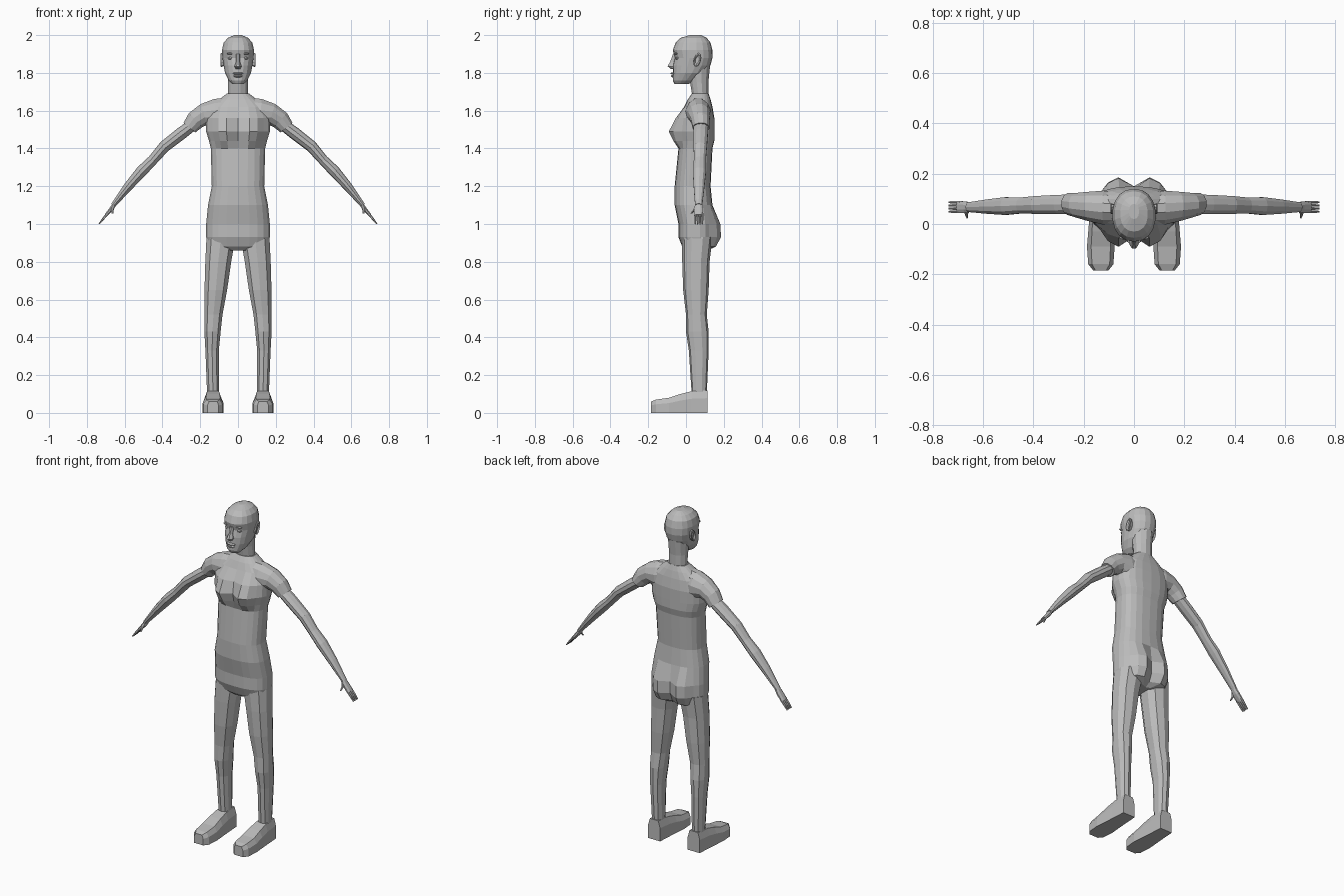
import bpy, bmesh, math
from mathutils import Vector, Matrix

default_cube = bpy.data.objects.get("Cube")
if default_cube:
    bpy.data.objects.remove(default_cube)

shade = (.5, .5, .5, 1)
grey = bpy.data.materials.new("plain grey")
grey.use_nodes = True
grey.diffuse_color = shade
grey.node_tree.nodes["Principled BSDF"].inputs["Base Color"].default_value = shade


def finish(name, bm, mirror):
    """Turn a bmesh into a grey object, with a twin across x when mirrored."""
    bmesh.ops.recalc_face_normals(bm, faces=bm.faces)
    mesh = bpy.data.meshes.new(name)
    bm.to_mesh(mesh)
    bm.free()
    mesh.materials.append(grey)
    part = bpy.data.objects.new(name, mesh)
    bpy.context.collection.objects.link(part)
    if mirror:
        part.modifiers.new("Mirror", 'MIRROR')


def loft(name, rings, mirror=False):
    """Skin a list of equal-length point rings and cap both ends."""
    bm = bmesh.new()
    loops = [[bm.verts.new(point) for point in ring] for ring in rings]
    for lower, upper in zip(loops, loops[1:]):
        for i in range(len(lower)):
            bm.faces.new((lower[i - 1], lower[i], upper[i], upper[i - 1]))
    bm.faces.new(loops[0])
    bm.faces.new(loops[-1])
    finish(name, bm, mirror)


def ball(name, centre, radii, mirror=False):
    """Low-poly ellipsoid."""
    bm = bmesh.new()
    placement = Matrix.Translation(centre) @ Matrix.Diagonal((*radii, 1))
    bmesh.ops.create_uvsphere(bm, u_segments=10, v_segments=6, radius=1, matrix=placement)
    finish(name, bm, mirror)


def oval(centre, side, up, count, power=1):
    """Superellipse ring round a centre, with two half-axis vectors."""
    ring = []
    for i in range(count):
        angle = math.tau * (i + .5) / count
        across, along = (math.copysign(abs(t) ** power, t) for t in (math.cos(angle), math.sin(angle)))
        ring.append(Vector(centre) + Vector(side) * across + Vector(up) * along)
    return ring


def level(z, left, right, front, back, count, power=1):
    """Horizontal ring that fills the given bounds."""
    centre = ((left + right) / 2, (front + back) / 2, z)
    return oval(centre, ((right - left) / 2, 0, 0), (0, (back - front) / 2, 0), count, power)


def limb(name, count, y_start, y_end, stations):
    """Mirrored tube: each station is x, z, thickness and half depth."""
    rings = []
    last = len(stations) - 1
    for i, (x, z, thick, depth) in enumerate(stations):
        before, after = stations[max(i - 1, 0)], stations[min(i + 1, last)]
        normal = Vector((before[1] - after[1], 0, after[0] - before[0])).normalized()
        y = y_start + (y_end - y_start) * i / last
        rings.append(oval((x, y, z), (0, depth, 0), normal * thick, count))
    loft(name, rings, mirror=True)


def bump(value, centre, reach):
    return max(0, 1 - ((value - centre) / reach) ** 2)


# Torso: height, half width, front, back; the chest and seat swell by rule
torso = []
for z, half, front, back in [
        (.86, .07, 0, .1), (.88, .16, -.02, .13), (.93, .17, -.04, .15),
        (1, .17, -.04, .15), (1.1, .16, -.06, .14), (1.2, .14, -.06, .13),
        (1.4, .145, -.04, .14), (1.44, .155, -.04, .15), (1.49, .17, -.05, .15),
        (1.56, .17, -.04, .15), (1.62, .15, -.01, .14), (1.66, .1, .01, .13), (1.69, .06, .03, .12)]:
    ring = level(z, -half, half, front, back, 22, .8)
    for point in ring:
        lobe = bump(abs(point.x), .07, .06)
        if point.y > (front + back) / 2:
            point.y += .04 * lobe * bump(z, .95, .15)
        else:
            point.y -= .045 * lobe * bump(z, 1.49, .09)
    torso.append(ring)
loft("torso", torso)

# Neck
loft("neck", [level(z, -half, half, front, back, 12) for z, half, front, back in [
    (1.62, .07, .02, .13), (1.69, .055, .03, .12), (1.75, .055, .02, .12), (1.84, .06, 0, .13)]])

# Head, from chin to crown
loft("head", [level(z, -half, half, front, back, 18, .9) for z, half, front, back in [
    (1.74, .03, -.06, .01), (1.76, .05, -.07, .05), (1.8, .07, -.07, .1),
    (1.84, .077, -.07, .13), (1.88, .084, -.06, .14), (1.92, .086, -.07, .14),
    (1.96, .077, -.055, .13), (1.985, .055, -.03, .11), (2, .02, .02, .08)]])

# Face
loft("nose", [level(z, -half, half, front, -.04, 8) for z, half, front in [
    (1.82, .012, -.08), (1.835, .02, -.1), (1.86, .011, -.085), (1.9, .012, -.07)]])
ball("upper_lip", (0, -.064, 1.797), (.03, .018, .007))
ball("lower_lip", (0, -.062, 1.783), (.026, .018, .008))
ball("eye", (.036, -.044, 1.877), (.02, .012, .008), mirror=True)
ball("brow", (.036, -.052, 1.902), (.025, .01, .006), mirror=True)

# Ears: a rim round a sunken middle
loft("ear", [oval((x, .06, 1.868), (0, .02 * size, 0), (0, .008 * size, .038 * size), 10)
             for x, size in [(.07, .8), (.09, 1), (.093, .8), (.086, .5)]], mirror=True)

# Short sleeves that cap the shoulders
limb("sleeve", 12, .06, .08, [
    (.03, 1.59, .085, .06), (.12, 1.58, .085, .07), (.18, 1.58, .06, .06),
    (.225, 1.55, .053, .05), (.257, 1.51, .042, .045)])

# Bare arms down to the wrist
limb("arm", 10, .08, .067, [
    (.22, 1.54, .03, .04), (.3, 1.48, .033, .04), (.39, 1.41, .031, .037), (.45, 1.34, .027, .033),
    (.51, 1.28, .03, .037), (.58, 1.2, .024, .03), (.66, 1.1, .013, .02)])

# Hands
limb("palm", 8, .067, .067, [(.65, 1.11, .012, .018), (.67, 1.08, .012, .025), (.7, 1.045, .009, .026)])
for i, finger in enumerate(("index", "middle", "ring", "little")):
    y = .049 + .0125 * i
    limb(finger + "_finger", 6, y, y, [(.69, 1.056, .007, .006), (.715, 1.026, .006, .006), (.736, 1, .003, .004)])
limb("thumb", 6, .055, .027, [(.66, 1.095, .009, .009), (.667, 1.07, .007, .007), (.664, 1.055, .004, .005)])

# Legs
loft("leg", [level(*bounds, 10, .85) for bounds in [
    (.1, .1, .165, .03, .11), (.33, .1, .174, .015, .12), (.43, .09, .18, 0, .12),
    (.52, .08, .18, 0, .11), (.65, .055, .18, -.015, .12), (.8, .033, .176, -.02, .125),
    (.93, .01, .17, -.02, .14)]], mirror=True)

# Shoes: flat-soled sections with bevelled tops, from toe to heel
shoe = []
for y, half, top in [(-.185, .03, .06), (-.16, .05, .07), (-.09, .055, .08),
                     (-.03, .05, .1), (.03, .045, .115), (.115, .04, .12)]:
    outline = [(-half, 0), (half, 0), (half, top * .65), (half * .7, top), (-half * .7, top), (-half, top * .65)]
    shoe.append([(.132 + x, y, z) for x, z in outline])
loft("shoe", shoe, mirror=True)
